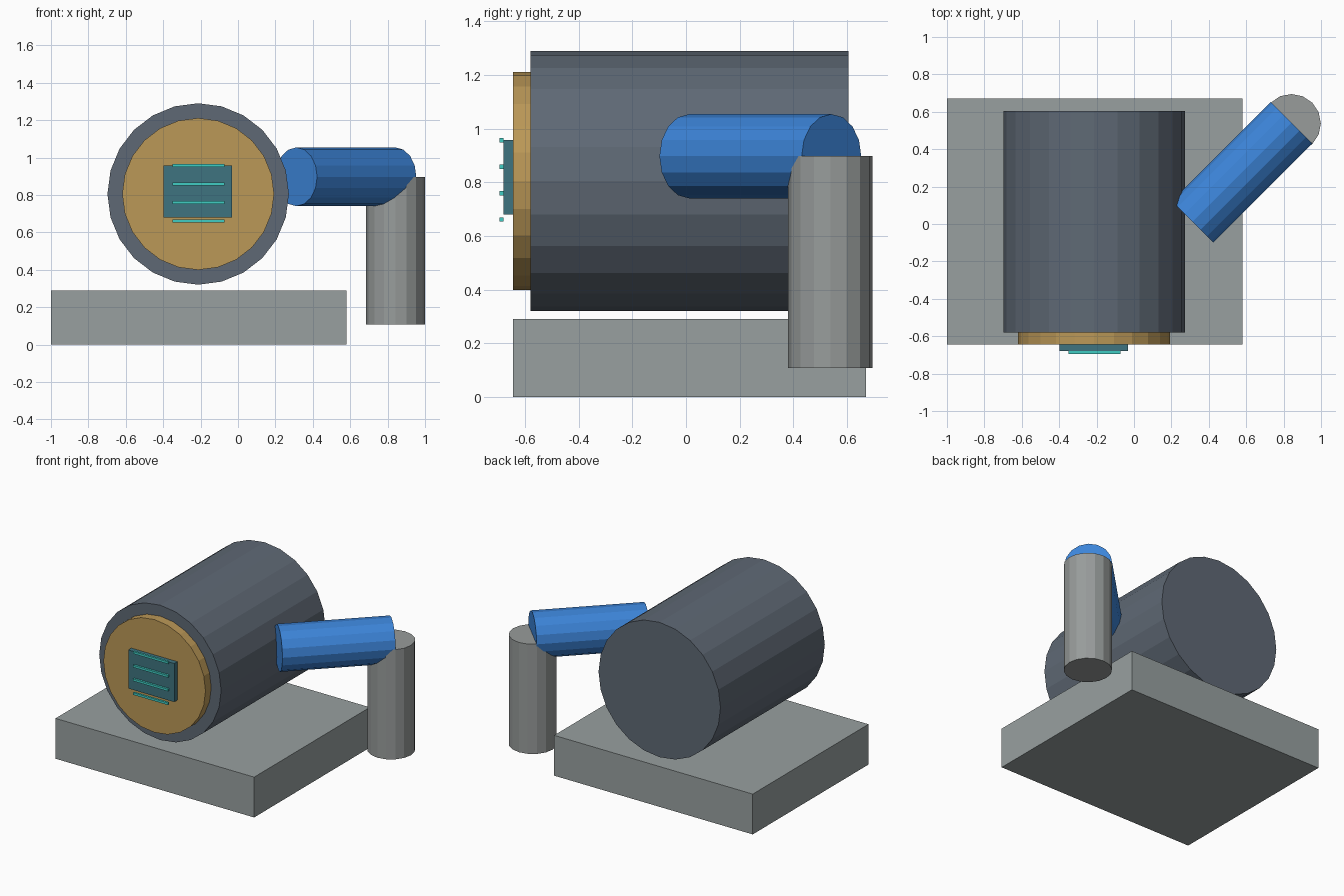
import bpy
from math import pi
from mathutils import Vector, Matrix, Euler

cube = bpy.data.objects.get("Cube")
if cube:
    bpy.data.objects.remove(cube, do_unlink=True)


def material(name, rgb):
    linear = [((c / 255 + 0.055) / 1.055) ** 2.4 for c in rgb]
    mat = bpy.data.materials.new(name)
    mat.use_nodes = True
    mat.diffuse_color = (*linear, 1)
    mat.node_tree.nodes["Principled BSDF"].inputs["Base Color"].default_value = (*linear, 1)
    return mat


def finish(name, mat):
    obj = bpy.context.object
    obj.name = name
    obj.data.materials.append(mat)
    return obj


def box(name, low, high, mat):
    low, high = Vector(low), Vector(high)
    bpy.ops.mesh.primitive_cube_add(size=1, location=(low + high) / 2)
    obj = finish(name, mat)
    obj.data.transform(Matrix.Diagonal((*(high - low), 1)))


def rod(name, start, end, radius, sides, mat, turn=(0, 0, 0)):
    # Cylinder between two points; a corner always points straight up or along x
    start, end = Vector(start), Vector(end)
    bpy.ops.mesh.primitive_cylinder_add(
        vertices=sides, radius=radius, depth=(end - start).length,
        location=(start + end) / 2)
    obj = finish(name, mat)
    obj.data.transform(Euler(turn).to_matrix().to_4x4())


slate = material("slate grey", (95, 105, 117))
gold = material("dull gold", (187, 152, 87))
blue = material("bright blue", (60, 132, 216))
stone = material("light grey", (152, 160, 160))
steel = material("steel grey", (152, 156, 155))
teal = material("dark teal", (62, 116, 128))
cyan = material("cyan", (64, 205, 196))

# Base slab
box("base", (-1, -0.645, 0), (0.58, 0.67, 0.29), stone)

# Drum lying front to back, with its front cover
along_y = (pi / 2, 0, 0)
cx, cz = -0.213, 0.805
rod("drum", (cx, -0.58, cz), (cx, 0.605, cz), 0.485, 24, slate, along_y)
rod("front_cover", (cx, -0.645, cz), (cx, -0.58, cz), 0.406, 24, gold, along_y)

# Panel with four thin bars
box("panel", (-0.397, -0.68, 0.68), (-0.031, -0.645, 0.957), teal)
for i in range(4):
    z = 0.661 + i * 0.0985
    box(f"panel_bar_{i + 1}", (-0.349, -0.695, z - 0.008), (-0.071, -0.68, z + 0.008), cyan)

# Diagonal pipe from the drum to the top of the upright pipe
rod("side_pipe", (0.312, 0.012, 0.897), (0.842, 0.542, 0.897), 0.157, 16, blue,
    (pi / 2, 0, -pi / 4))
rod("upright_pipe", (0.842, 0.538, 0.108), (0.842, 0.538, 0.897), 0.157, 16, steel)
